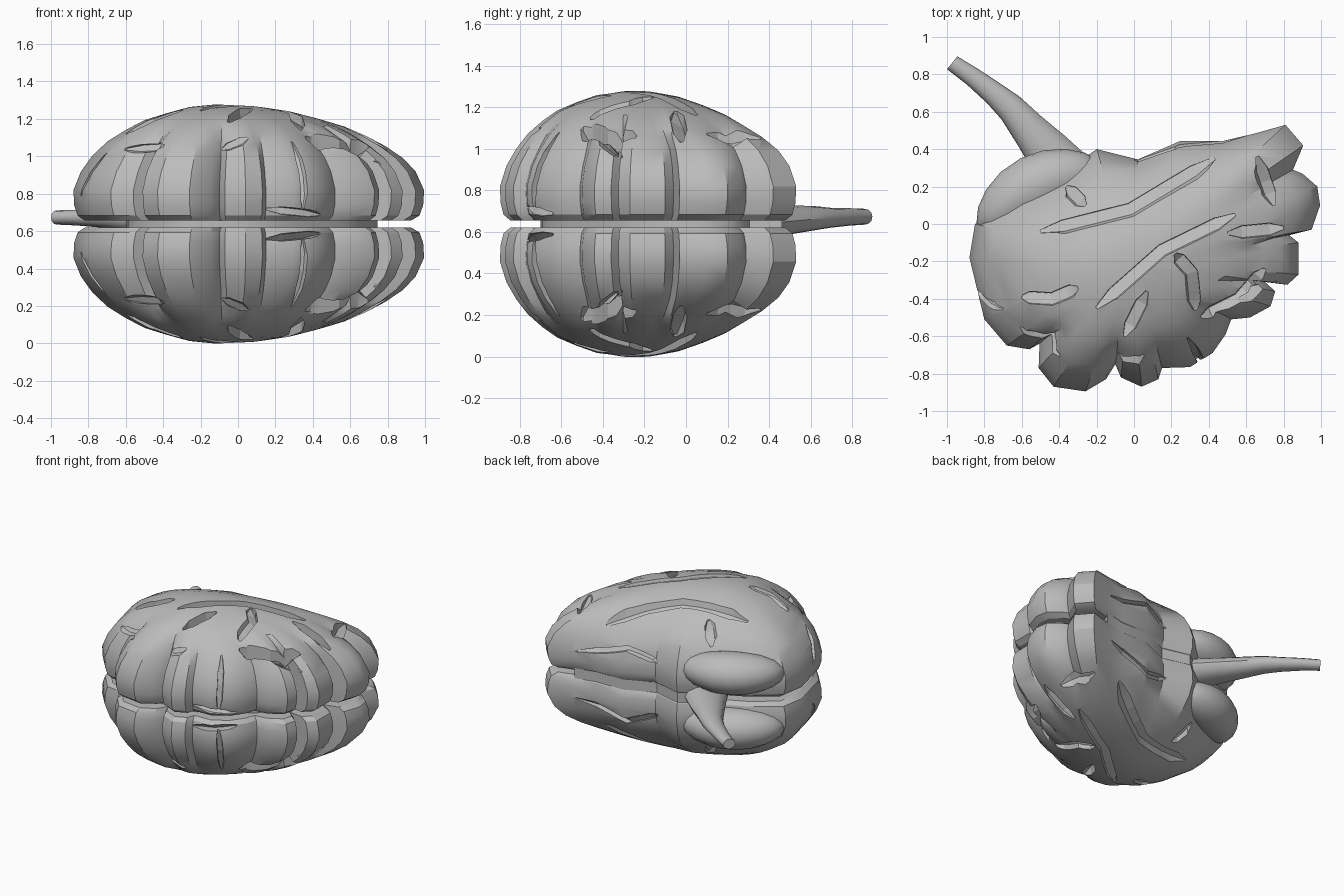
import bpy, bmesh, math
from mathutils import Vector
from mathutils.bvhtree import BVHTree

if "Cube" in bpy.data.objects:
    bpy.data.objects.remove(bpy.data.objects["Cube"])

MID = 0.638
grey = bpy.data.materials.new("matte grey")
grey.use_nodes = True
grey.diffuse_color = (0.5, 0.5, 0.5, 1)
grey.node_tree.nodes["Principled BSDF"].inputs["Base Color"].default_value = (0.5, 0.5, 0.5, 1)


def make(name, bm):
    bmesh.ops.recalc_face_normals(bm, faces=bm.faces)
    me = bpy.data.meshes.new(name)
    bm.to_mesh(me)
    bm.free()
    me.materials.append(grey)
    ob = bpy.data.objects.new(name, me)
    ob.location.z = MID
    bpy.context.collection.objects.link(ob)
    return ob


def loft(rings):
    bm = bmesh.new()
    rows = [[bm.verts.new(p) for p in r] for r in rings]
    n = len(rows[0])
    for a, b in zip(rows, rows[1:]):
        for i in range(n):
            bm.faces.new((a[i], a[(i + 1) % n], b[(i + 1) % n], b[i]))
    bm.faces.new(rows[0])
    bm.faces.new(rows[-1])
    return bm


def finish(ob, angle=30):
    bpy.ops.object.select_all(action='DESELECT')
    ob.select_set(True)
    bpy.context.view_layer.objects.active = ob
    bpy.ops.object.shade_smooth_by_angle(angle=math.radians(angle))


def mirror(ob):
    m = ob.modifiers.new("Mirror", 'MIRROR')
    m.use_axis = (False, False, True)
    m.use_mirror_merge = False


# Folded outline of one half, seen from its flat side
outline = [Vector(p) for p in (
    (-.88, -.18), (-.80, -.51), (-.68, -.65), (-.56, -.67), (-.505, -.64), (-.51, -.77), (-.43, -.87),
    (-.26, -.895), (-.15, -.83), (-.10, -.75), (-.07, -.82), (.04, -.87), (.13, -.83), (.15, -.77),
    (.30, -.765), (.42, -.69), (.49, -.59), (.52, -.51), (.62, -.50), (.73, -.44), (.755, -.36),
    (.70, -.31), (.82, -.325), (.88, -.27), (.88, -.10), (.83, -.06), (.95, -.03), (.995, .10),
    (.98, .20), (.90, .27), (.85, .29), (.905, .42), (.81, .53), (.65, .485), (.48, .445), (.25, .445),
    (.02, .345), (-.20, .40), (-.40, .26), (-.66, .14), (-.85, 0))]
C = Vector((0, -.2))
soft = outline
for _ in range(6):
    soft = [(soft[i - 1] + p * 2 + soft[(i + 1) % len(soft)]) / 4 for i, p in enumerate(soft)]

# Half: height, scale, fold strength
levels = ((.018, .93, 1), (.045, .975, 1), (.10, .995, 1), (.18, 1, 1), (.28, .955, 1), (.36, .89, .95),
          (.43, .81, .8), (.49, .72, .5), (.54, .62, .25), (.58, .48, 0), (.615, .32, 0), (.635, .13, 0))
rings = []
for z, s, fold in levels:
    ring = []
    for p, q in zip(outline, soft):
        v = C + (q.lerp(p, fold) - C) * s
        tilt = max(0, z - .3) * .14 * v.x
        ring.append((v.x - .08 * max(0, z - .35), v.y - .12 * max(0, z - .35), z - tilt))
    rings.append(ring)
half = make("brain_halves", loft(rings))
tree = BVHTree.FromPolygons([v.co for v in half.data.vertices], [p.vertices for p in half.data.polygons])


# Wedge grooves: one steep wall, one sloping wall, following the surface
def groove(path, width=.06, depth=.06, side=False):
    hits = []
    path = [Vector(p) for p in path]
    for a, b in zip(path, path[1:]):
        for k in range(4):
            hits.append(a.lerp(b, k / 4))
    hits.append(path[-1])
    pts = []
    for h in hits:
        if side:   # (angle, height) around the wall
            d = Vector((math.cos(math.radians(h.x)), math.sin(math.radians(h.x)), 0))
            hit = tree.ray_cast(Vector((C.x, C.y, h.y)) + d * 3, -d)[0]
        else:      # (x, y) on the crown
            d = Vector((0, 0, 1))
            hit = tree.ray_cast(Vector((h.x, h.y, 3)), -d)[0]
        if hit:
            pts.append((hit, d))
    if len(pts) < 2:
        return
    sections = []
    for i, (p, d) in enumerate(pts):
        t = pts[min(i + 1, len(pts) - 1)][0] - pts[max(i - 1, 0)][0]
        w = t.cross(d).normalized() * width
        end = .25 if i in (0, len(pts) - 1) else 1
        sections.append((p + d * .08 - w * end * .6, p + d * .08 + w * end,
                         p - d * depth * end * .4 + w * end * .5, p - d * depth * end - w * end * .5))
    cut = make("groove_cutter", loft(sections))
    cut.hide_render = True
    finish(half)
    m = half.modifiers.new("Cut", 'BOOLEAN')
    m.operation = 'DIFFERENCE'
    m.solver = 'EXACT'
    m.object = cut
    bpy.ops.object.modifier_apply(modifier=m.name)
    bpy.data.objects.remove(cut)


crown = [((-.50, -.04), (-.02, .08), (.43, .35)), ((-.20, -.45), (.15, -.14), (.54, .05)),
         ((.22, -.16), (.31, -.26), (.33, -.46)), ((-.60, -.39), (-.44, -.40), (-.30, -.34)),
         ((-.05, -.60), (.07, -.36)), ((.66, .36), (.75, .10)), ((.50, -.05), (.80, -.02)),
         ((.36, -.50), (.56, -.40), (.70, -.24)), ((-.36, .20), (-.26, .10))]
for path in crown:
    groove(path)
wall = [((-57, .06), (-55, .44)), ((-8, .32), (-22, .42)), ((-100, .40), (-84, .46)),
        ((-75, .08), (-45, .05)), ((-150, .40), (-128, .42)), ((190, .15), (200, .38)),
        ((48, .18), (70, .28), (90, .20))]
for path in wall:
    groove(path, .035, .05, True)
mirror(half)
finish(half)

# Core joining the halves along the back
inner = [C + (p - C) * .80 for p in soft]
for i, p in enumerate(outline):
    if p.y > .2 and -.5 < p.x < .75:
        inner[i] = C + (p - C) * .965
core = make("joining_core", loft([[(p.x, p.y, z) for p in inner] for z in (-.09, .09)]))
finish(core)

# Rear lobes either side of the stem
bm = bmesh.new()
bmesh.ops.create_uvsphere(bm, u_segments=18, v_segments=10, radius=1)
for v in bm.verts:
    x, y, z = v.co
    x, y = x * .37, y * .17 - .06 * x * x
    a = math.radians(27)
    v.co = (-.53 + x * math.cos(a) - y * math.sin(a), .20 + x * math.sin(a) + y * math.cos(a), .21 + z * .15)
lobes = make("rear_lobes", bm)
mirror(lobes)
finish(lobes, 40)

# Tapered stem: centre x, y, z, half width, half thickness
stations = ((-.30, .18, 0, .17, .10), (-.45, .37, .01, .13, .08), (-.56, .50, .02, .10, .07),
            (-.66, .62, .028, .078, .058), (-.745, .695, .03, .064, .048), (-.86, .785, .034, .052, .042),
            (-.972, .862, .035, .044, .038))
side = Vector((.62, .78, 0))
rings = []
for x, y, z, w, h in stations:
    rings.append([Vector((x, y, z)) + side * w * math.cos(k * math.pi / 6)
                  + Vector((0, 0, h * math.sin(k * math.pi / 6))) for k in range(12)])
finish(make("stem", loft(rings)), 40)
